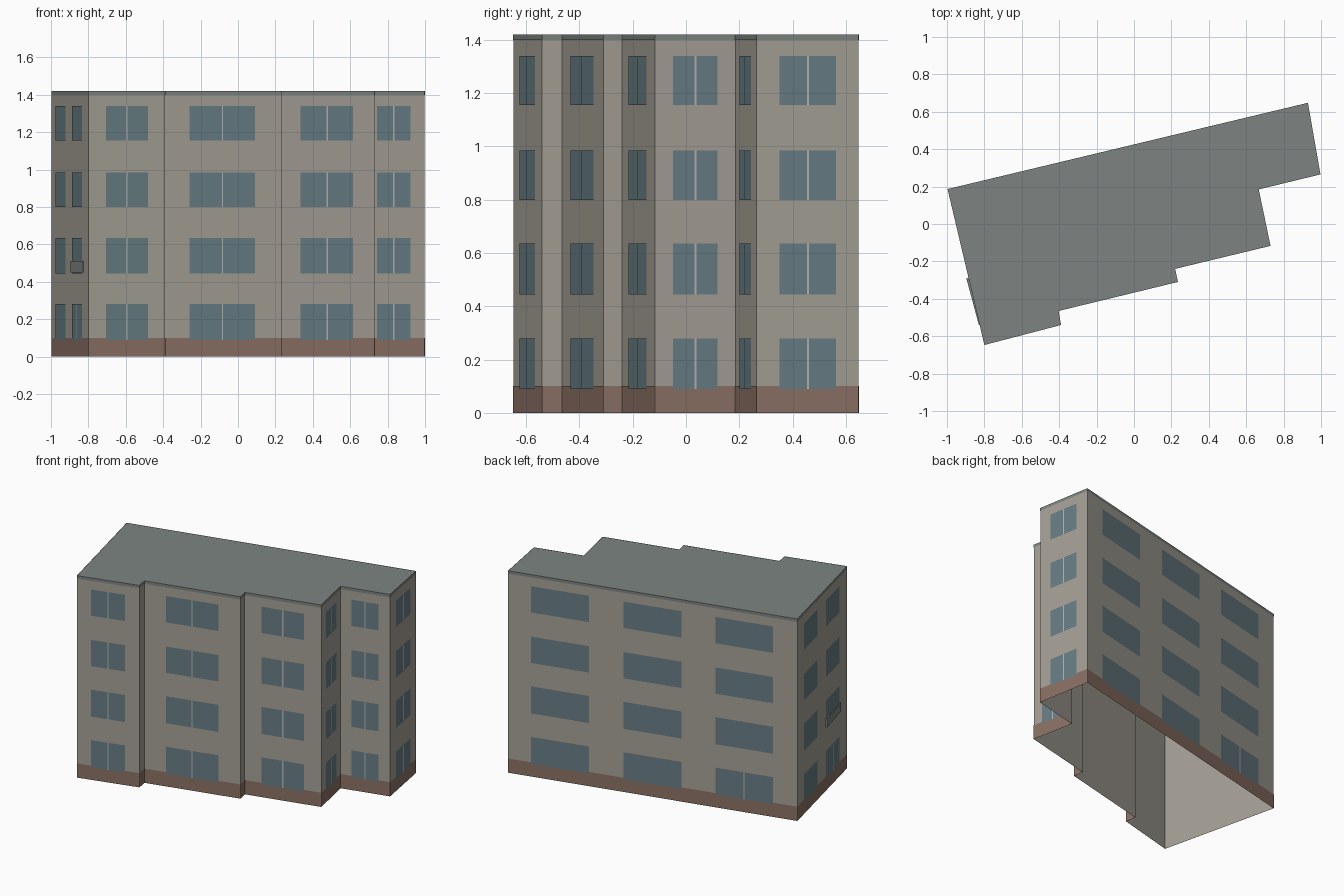
import bpy, bmesh
from mathutils import Vector

if "Cube" in bpy.data.objects:
    bpy.data.objects.remove(bpy.data.objects["Cube"])

H = 1.42
# footprint, counter-clockwise from the front left corner
FOOT = [Vector(p) for p in [(-0.80, -0.647), (-0.39, -0.54), (-0.403, -0.465), (0.235, -0.31),
                            (0.22, -0.24), (0.73, -0.117), (0.667, 0.185), (0.997, 0.265),
                            (0.93, 0.648), (-0.997, 0.187)]]
ROWS = [(0.09, 0.28), (0.445, 0.635), (0.80, 0.985), (1.155, 1.34)]


def material(name, rgb):
    m = bpy.data.materials.new(name)
    m.diffuse_color = (*rgb, 1)
    m.use_nodes = True
    m.node_tree.nodes["Principled BSDF"].inputs["Base Color"].default_value = m.diffuse_color
    return m


WALL = material("wall", (0.376, 0.352, 0.305))
ROOF = material("roof", (0.205, 0.231, 0.223))
GLASS = material("glass", (0.136, 0.205, 0.231))
BASE = material("base", (0.258, 0.165, 0.13))
FRAME = material("frame", (0.45, 0.46, 0.45))


def make(name, faces, mat):
    bm = bmesh.new()
    for f in faces:
        bm.faces.new([bm.verts.new(p) for p in f])
    bmesh.ops.remove_doubles(bm, verts=bm.verts, dist=1e-5)
    me = bpy.data.meshes.new(name)
    bm.to_mesh(me)
    bm.free()
    me.materials.append(mat)
    ob = bpy.data.objects.new(name, me)
    bpy.context.collection.objects.link(ob)
    return ob


def panel(wall, t0, t1, z0, z1, off=0.0, off_end=None):
    """Upright quad on a wall, from fraction t0 to t1 along it, pushed outwards by off."""
    a, b = FOOT[wall], FOOT[(wall + 1) % len(FOOT)]
    d = b - a
    n = Vector((d.y, -d.x)).normalized()
    p = a + d * t0 + n * off
    q = a + d * t1 + n * (off if off_end is None else off_end)
    return [(p.x, p.y, z0), (q.x, q.y, z0), (q.x, q.y, z1), (p.x, p.y, z1)]


N = range(len(FOOT))
# shell is open underneath
make("walls", [panel(i, 0, 1, 0, H) for i in N], WALL)
make("roof", [[(p.x, p.y, H) for p in FOOT]], ROOF)
make("base_band", [panel(i, 0, 1, 0, 0.10, 0.0015) for i in N], BASE)
make("roof_edge", [panel(i, 0, 1, 1.40, H, 0.0015) for i in N], ROOF)

# windows: wall index -> columns (start, end, rows with a central divider)
ALL = (0, 1, 2, 3)
COLUMNS = {i: [(0.225, 0.775, ALL)] for i in (0, 2, 4, 5, 6, 7)}
COLUMNS[8] = [(0.08, 0.28, ()), (0.40, 0.60, ()), (0.717, 0.917, (0,))]
COLUMNS[9] = [(0.125, 0.40, ()), (0.57, 0.845, (0,))]

glass, dividers = [], []
for wall, cols in COLUMNS.items():
    length = (FOOT[(wall + 1) % len(FOOT)] - FOOT[wall]).length
    for t0, t1, divided in cols:
        for r, (z0, z1) in enumerate(ROWS):
            glass.append(panel(wall, t0, t1, z0, z1, 0.003))
            if r in divided:
                m, g = (t0 + t1) / 2, 0.004 / length
                dividers.append(panel(wall, m - g, m + g, z0, z1, 0.0045))
make("windows", glass, GLASS)
make("window_dividers", dividers, FRAME)

# small wedge-shaped panel on the left wall, above the entrance
outer = panel(9, 0.57, 0.87, 0.45, 0.51, 0.012, 0.004)
inner = panel(9, 0.57, 0.87, 0.45, 0.51)
sides = [[inner[k], inner[(k + 1) % 4], outer[(k + 1) % 4], outer[k]] for k in range(4)]
make("entrance_panel", [outer] + sides, ROOF)
